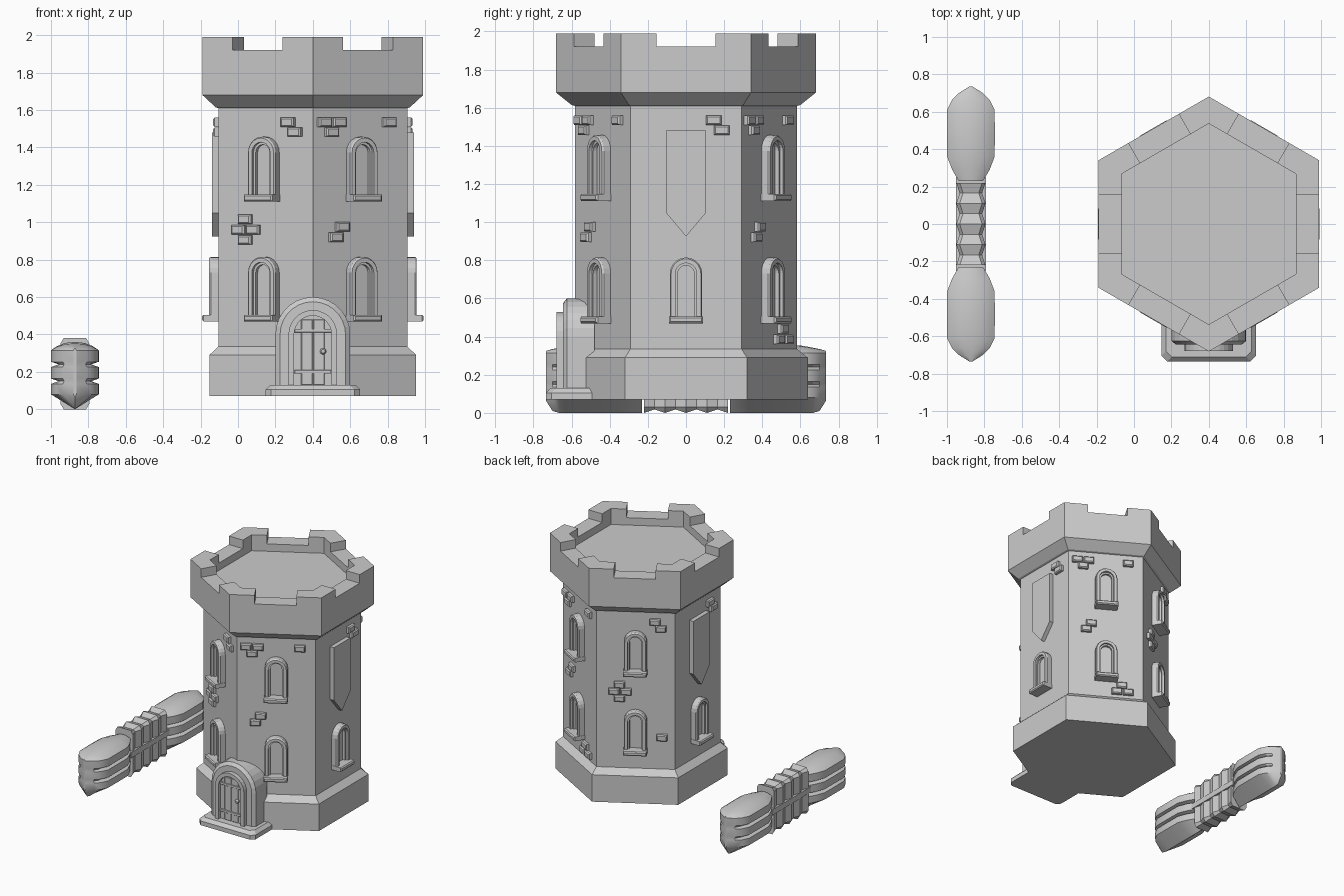
import bpy, bmesh
from math import sin, cos, pi, radians, sqrt
from mathutils import Vector

old = bpy.data.objects.get("Cube")
if old:
    bpy.data.objects.remove(old, do_unlink=True)

stone = bpy.data.materials.new("stone_grey")
stone.use_nodes = True
GREY = (0.6, 0.6, 0.6, 1)
stone.diffuse_color = GREY
stone.node_tree.nodes["Principled BSDF"].inputs["Base Color"].default_value = GREY

CX = 0.4        # tower axis
WALL = 0.505    # distance from axis to each wall


def loft(name, rings, start=True, end=True, smooth=False):
    """Skin closed loops of equal length, with optional end caps."""
    bm = bmesh.new()
    loops = [[bm.verts.new(p) for p in ring] for ring in rings]
    n = len(loops[0])
    for a, b in zip(loops, loops[1:]):
        for i in range(n):
            j = (i + 1) % n
            bm.faces.new((a[i], a[j], b[j], b[i]))
    if start:
        bm.faces.new(loops[0][::-1])
    if end:
        bm.faces.new(loops[-1])
    bmesh.ops.recalc_face_normals(bm, faces=bm.faces)
    mesh = bpy.data.meshes.new(name)
    bm.to_mesh(mesh)
    bm.free()
    mesh.materials.append(stone)
    ob = bpy.data.objects.new(name, mesh)
    bpy.context.collection.objects.link(ob)
    if smooth:
        bpy.ops.object.select_all(action='DESELECT')
        ob.select_set(True)
        bpy.context.view_layer.objects.active = ob
        bpy.ops.object.shade_smooth_by_angle(angle=radians(28))
    return ob


def place(angle, u, d, z):
    """Point at sideways u, distance d from the axis, on the side facing angle."""
    a = radians(angle)
    return Vector((CX + d * cos(a) - u * sin(a), d * sin(a) + u * cos(a), z))


def on_wall(angle, outline, d):
    return [place(angle, u, d, z) for u, z in outline]


def arch(hw, z0, spring, n=10):
    curve = [(hw * cos(pi * i / n), spring + hw * sin(pi * i / n)) for i in range(n + 1)]
    return [(-hw, z0), (hw, z0)] + curve


def rect(u0, u1, z0, z1, inset=0.0):
    return [(u0 + inset, z0 + inset), (u1 - inset, z0 + inset),
            (u1 - inset, z1 - inset), (u0 + inset, z1 - inset)]


def block(name, angle, u0, u1, z0, z1, d0, d1, bevel):
    loft(name, [on_wall(angle, rect(u0, u1, z0, z1), d0),
                on_wall(angle, rect(u0, u1, z0, z1), d1 - bevel),
                on_wall(angle, rect(u0, u1, z0, z1, bevel), d1)])


def hexagon(apothem, z):
    return [place(60 * i + 30, 0, apothem * 2 / sqrt(3), z) for i in range(6)]


# Tower: plinth, walls, flared parapet and sunken roof
PROFILE = [(.553, .07), (.553, .29), (.505, .335), (.505, 1.61), (.52, 1.615),
           (.59, 1.68), (.59, 1.92), (.465, 1.92), (.465, 1.86)]
loft("tower", [hexagon(r, z) for r, z in PROFILE])

# Merlons wrap the parapet corners
NOTCH = 0.155
for i in range(6):
    a = 60 * i
    rings = []
    for z in (1.92, 1.99):
        rings.append([place(a, NOTCH, .59, z), place(a + 30, 0, .59 * 2 / sqrt(3), z),
                      place(a + 60, -NOTCH, .59, z), place(a + 60, -NOTCH, .465, z),
                      place(a + 30, 0, .465 * 2 / sqrt(3), z), place(a, NOTCH, .465, z)])
    loft("merlon", rings, start=False)


# Arched windows with stepped frames and sills
def window(angle, z):
    steps = [(.085, 0, 0), (.085, 0, .04), (.078, 0, .05), (.056, .02, .05),
             (.056, .02, .032), (.043, .02, .032), (.043, .02, .01)]
    loft("window_frame", [on_wall(angle, arch(hw, z + lift, z + .25), WALL + d)
                          for hw, lift, d in steps], start=False)
    block("window_sill", angle, -.088, .088, z - .01, z + .025, WALL - .01, WALL + .088, .008)


# Loose bricks as left edge and lower edge on the wall
def bricks(angle, spots):
    for u, z in spots:
        block("brick", angle, u, u + .08, z, z + .05, WALL - .01, WALL + .028, .008)


TOP_PAIR = [(.105, 1.51), (.147, 1.457)]
CROSS = [(-.16, .99), (-.2, .935), (-.11, .935), (-.16, .88)]
TOP_TRIO = [(-.265, 1.51), (-.175, 1.51), (-.22, 1.457)]
MID_PAIR = [(-.155, .95), (-.195, .895)]
LOW_TRIO = [(.085, .415), (.045, .36), (.135, .36)]

for angle in range(0, 360, 60):
    window(angle, .48)
    if angle in (0, 180):
        # Hanging banner with a pointed end
        banner = [(-.105, 1.48), (-.105, 1.05), (0, .925), (.105, 1.05), (.105, 1.48)]
        loft("banner", [on_wall(angle, banner, WALL + d) for d in (-.01, .035)])
        bricks(angle, TOP_PAIR)
    else:
        window(angle, 1.122)
        if angle in (120, 240):
            bricks(angle, TOP_PAIR + CROSS)
        else:
            bricks(angle, TOP_TRIO + [(.135, 1.51)] + MID_PAIR)
bricks(60, LOW_TRIO)
bricks(120, [(.155, .57)])

# Door on the front corner
FRONT = -90
DOOR = [(.2, .48), (.2, .625), (.175, .645), (.13, .645), (.13, .68), (.1, .68), (.1, .652)]
loft("door_surround", [on_wall(FRONT, arch(hw, .1, .4, 14), d) for hw, d in DOOR])
for u in (-.062, .002):
    block("door_plank", FRONT, u, u + .06, .13, .48, .645, .657, .003)
for z in (.2, .42):
    block("door_strap", FRONT, -.098, .098, z - .01, z + .01, .645, .663, .002)
KNOB = [(.015, .65), (.017, .665), (.01, .676)]
loft("door_knob", [[place(FRONT, .055 + r * cos(pi * k / 5), d, .31 + r * sin(pi * k / 5))
                    for k in range(10)] for r, d in KNOB])


# Doorstep with clipped corners
def step_ring(inset, z, clip=.03):
    hw, front = .253 - inset, .735 - inset
    pts = [(-hw, .48), (hw, .48), (hw, front - clip), (hw - clip, front),
           (clip - hw, front), (-hw, front - clip)]
    return [place(FRONT, u, d, z) for u, d in pts]


loft("doorstep", [step_ring(0, .07), step_ring(0, .105), step_ring(.025, .13)])

# Separate double-ended piece lying beside the tower
PX = -0.872


def section(y, half):
    """Mirror a half outline (bottom centre to top centre) across the piece."""
    full = half + [(-x, z) for x, z in half[-2:0:-1]]
    return [Vector((PX + x, y, z)) for x, z in full]


def lobe_half(w, groove, keel, top):
    pts = [(0, keel), (w, .08)]
    for z in (.15, .24):
        pts += [(w, z - .014), (w - groove, z), (w, z + .014)]
    rise = top - .315
    return pts + [(w, .315), (w * .75, .315 + rise * .5), (w * .4, .315 + rise * .88), (0, top)]


# Station: distance along, half width, groove depth, keel height, crown height
STATIONS = [(.23, .065, .03, 0, .335), (.29, .1, .055, 0, .345), (.36, .127, .06, 0, .355),
            (.48, .128, .055, 0, .36), (.61, .127, .04, 0, .352), (.665, .1, .02, 0, .342),
            (.7, .065, .008, .01, .335), (.735, .008, 0, .065, .325)]
for side in (1, -1):
    loft("end_lobe", [section(side * y, lobe_half(w, g, k, t))
                      for y, w, g, k, t in STATIONS], smooth=True)

# Ridged grip between the lobes, with a bar along its middle
grip = []
for i in range(9):
    s = .018 * (i % 2)
    grip.append(section(-.22 + .055 * i, [(0, s), (.06 - s, s), (.078 - s, .03),
                                          (.078 - s, .35), (.06 - s, .38 - s), (0, .38 - s)]))
loft("grip", grip)
bar = [(0, .17), (.08, .17), (.08, .215), (0, .215)]
loft("grip_bar", [section(y, bar) for y in (-.25, .25)])
